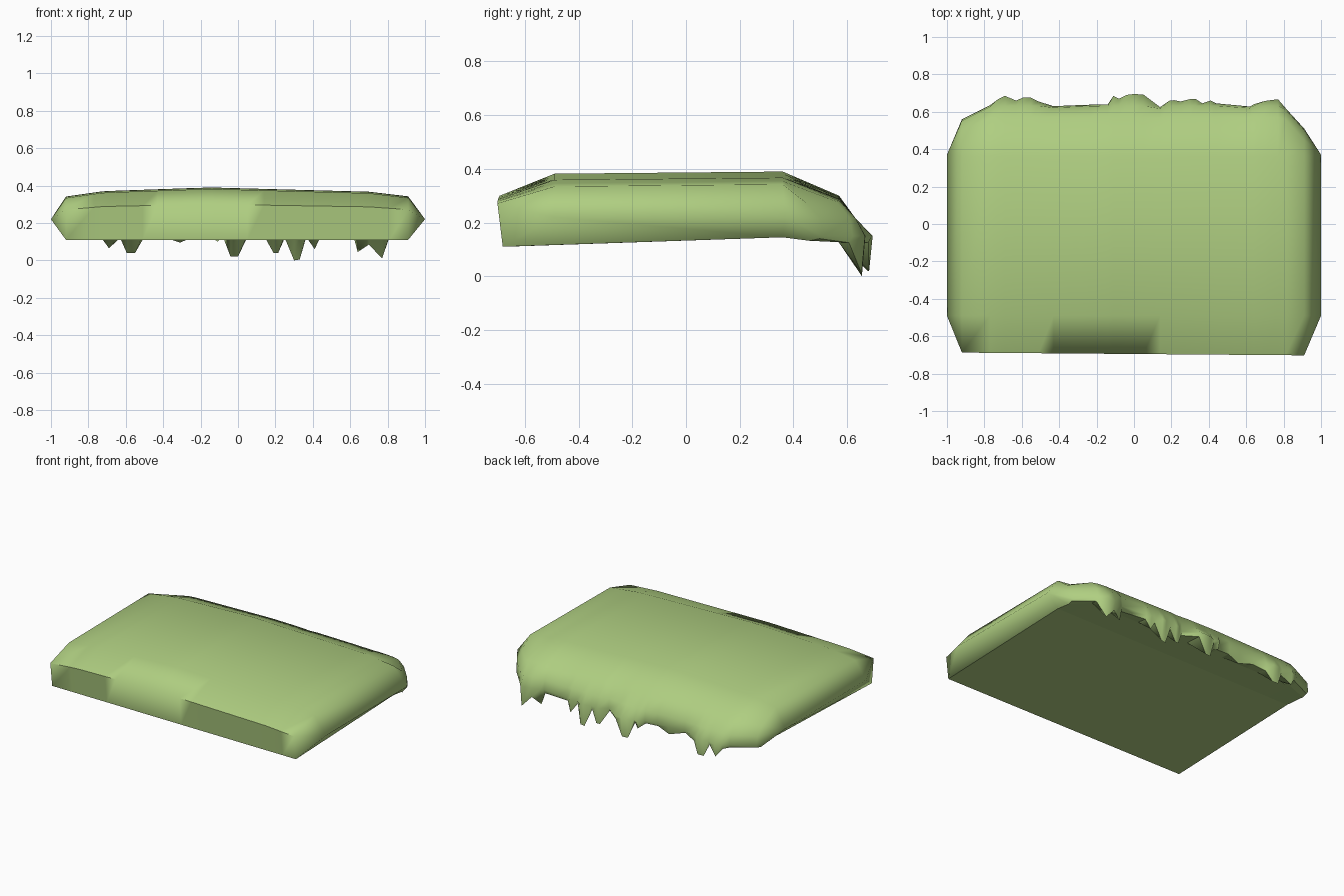
import bpy, bmesh, math

# Ragged back edge: x, how far back the lip bulges, how low it hangs
FRINGE = [
    (-0.92, 0.56, 0.14), (-0.77, 0.635, 0.13), (-0.73, 0.665, 0.12), (-0.69, 0.685, 0.065),
    (-0.63, 0.66, 0.12), (-0.595, 0.675, 0.04), (-0.55, 0.675, 0.04), (-0.51, 0.655, 0.11),
    (-0.43, 0.63, 0.135), (-0.31, 0.635, 0.095), (-0.23, 0.638, 0.13), (-0.14, 0.64, 0.125),
    (-0.11, 0.685, 0.10), (-0.08, 0.67, 0.125), (-0.04, 0.69, 0.02), (0.0, 0.695, 0.02),
    (0.05, 0.692, 0.125), (0.14, 0.625, 0.13), (0.19, 0.66, 0.04), (0.215, 0.662, 0.04),
    (0.25, 0.655, 0.12), (0.30, 0.668, 0.0), (0.33, 0.668, 0.005), (0.365, 0.645, 0.125),
    (0.41, 0.66, 0.06), (0.44, 0.645, 0.125), (0.62, 0.628, 0.12), (0.64, 0.64, 0.045),
    (0.70, 0.658, 0.085), (0.77, 0.667, 0.01), (0.81, 0.62, 0.125), (0.91, 0.51, 0.14)]

CROWN = [(-0.93, 0.34), (-0.72, 0.37), (-0.15, 0.39), (0.70, 0.367), (0.93, 0.34)]


def crown_drop(x):
    """How far the top falls below its highest line at x."""
    for (x0, z0), (x1, z1) in zip(CROWN, CROWN[1:]):
        if x <= x1:
            return z0 + (z1 - z0) * (x - x0) / (x1 - x0) - 0.39
    return -0.05


def section(x, lip, tip):
    """Closed slice through the slab, front to back and underneath."""
    d = crown_drop(x)
    front = -0.687 - 0.008 * x
    return [(x, front + 0.012, 0.11), (x, front - 0.008, 0.30 + d * 0.6),
            (x, -0.49, 0.382 + d), (x, 0.36, 0.39 + d),
            (x, min(0.57, lip - 0.06), 0.30 + d * 0.6),
            (x, min(0.632, lip - 0.008), 0.215),
            (x, lip, 0.15), (x, lip - 0.013, tip),
            (x, min(0.565, lip - 0.05), 0.132), (x, 0.36, 0.145)]


def ridge(x):
    """Side ridge: the slice collapsed to one line."""
    f, b = (x, -0.49, 0.22), (x, 0.37, 0.22)
    return [f] * 3 + [b] * 7


# Slab with its hanging fringe
rings = [ridge(-1.0)] + [section(*c) for c in FRINGE] + [ridge(1.0)]
bm = bmesh.new()
loops = [[bm.verts.new(p) for p in r] for r in rings]
for a, b in zip(loops, loops[1:]):
    n = len(a)
    for i in range(n):
        j = (i + 1) % n
        bm.faces.new((a[i], a[j], b[j], b[i]))
bmesh.ops.remove_doubles(bm, verts=bm.verts, dist=0.0005)
bmesh.ops.recalc_face_normals(bm, faces=bm.faces)
mesh = bpy.data.meshes.new("grass_slab")
bm.to_mesh(mesh)
bm.free()
slab = bpy.data.objects.new("grass_slab", mesh)
bpy.context.collection.objects.link(slab)

# Smooth turf, flat underside
bpy.context.view_layer.objects.active = slab
slab.select_set(True)
bpy.ops.object.shade_smooth_by_angle(angle=math.radians(75))
for p in mesh.polygons:
    if p.normal.z < -0.97:
        p.use_smooth = False

mat = bpy.data.materials.new("grass_green")
mat.diffuse_color = (0.43, 0.62, 0.22, 1)
mesh.materials.append(mat)
